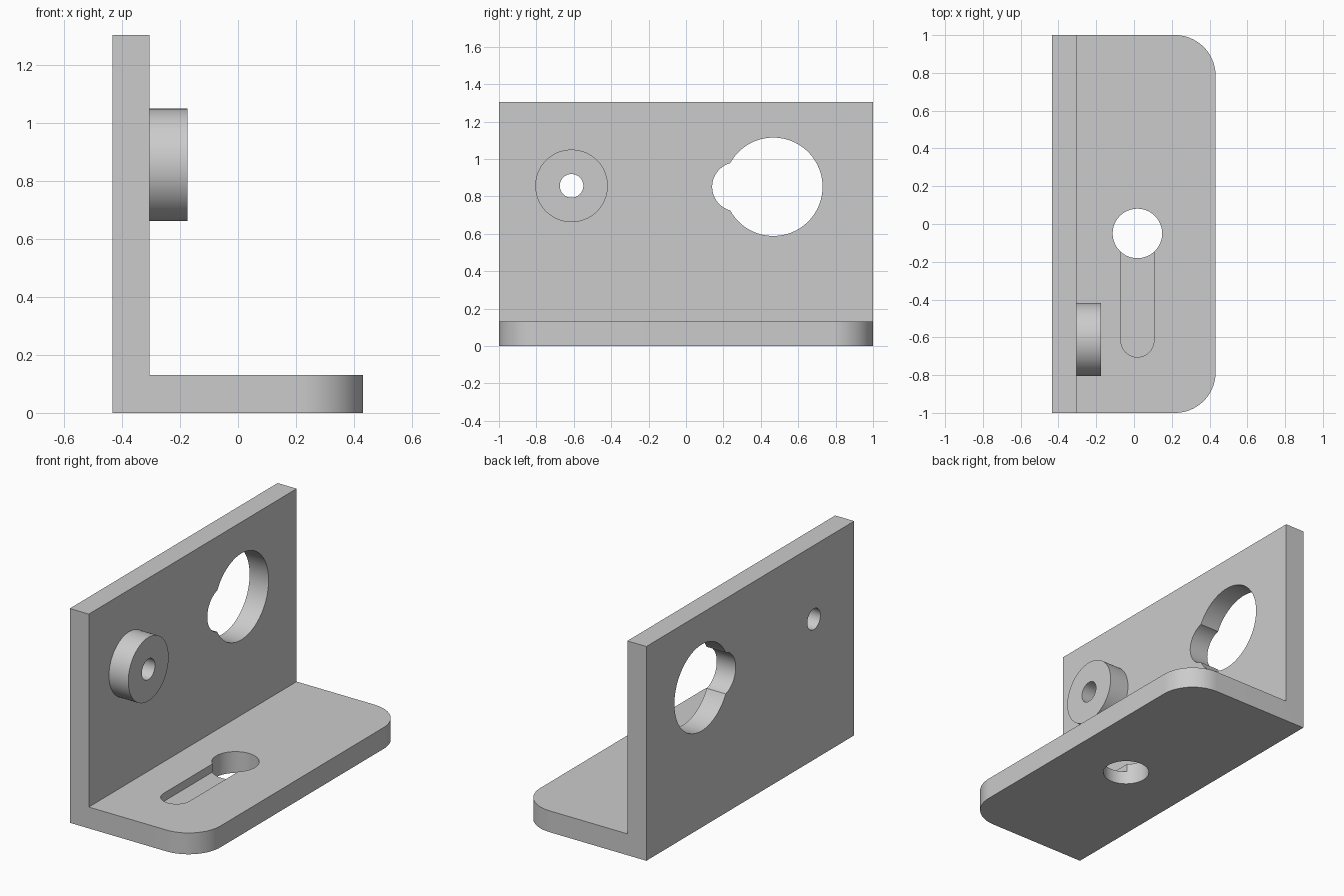
import bpy, bmesh
from math import radians

cube = bpy.data.objects.get("Cube")
if cube:
    bpy.data.objects.remove(cube, do_unlink=True)

grey = bpy.data.materials.new("plain grey")
grey.use_nodes = True
grey.diffuse_color = (0.6, 0.6, 0.6, 1)
grey.node_tree.nodes["Principled BSDF"].inputs["Base Color"].default_value = (0.6, 0.6, 0.6, 1)

BACK, INNER, EDGE = -0.433, -0.305, 0.432
THICK, TALL, ROUND = 0.13, 1.305, 0.215


def activate(obj):
    bpy.ops.object.select_all(action='DESELECT')
    obj.select_set(True)
    bpy.context.view_layer.objects.active = obj


def cylinder(name, centre, radius, depth, along_x=False):
    bpy.ops.mesh.primitive_cylinder_add(
        vertices=96, radius=radius, depth=depth, location=centre,
        rotation=(0, radians(90) if along_x else 0, 0))
    obj = bpy.context.object
    obj.name = name
    obj.data.materials.append(grey)
    return obj


def box(name, centre, size):
    bpy.ops.mesh.primitive_cube_add(size=1, location=centre)
    obj = bpy.context.object
    obj.name = name
    obj.scale = size
    obj.data.materials.append(grey)
    return obj


def combine(target, tool, operation='DIFFERENCE'):
    """Apply a boolean to the target and discard the tool."""
    tool.hide_render = True
    activate(target)
    mod = target.modifiers.new(tool.name, 'BOOLEAN')
    mod.operation, mod.solver, mod.object = operation, 'EXACT', tool
    bpy.ops.object.modifier_apply(modifier=mod.name)
    bpy.data.objects.remove(tool, do_unlink=True)


# L-shaped plate: profile in xz, extruded along y
bm = bmesh.new()
profile = [(BACK, 0), (EDGE, 0), (EDGE, THICK), (INNER, THICK), (INNER, TALL), (BACK, TALL)]
face = bm.faces.new([bm.verts.new((x, -1, z)) for x, z in profile])
ext = bmesh.ops.extrude_face_region(bm, geom=[face])
bmesh.ops.translate(bm, vec=(0, 2, 0),
                    verts=[v for v in ext["geom"] if isinstance(v, bmesh.types.BMVert)])
# Rounded corners on the free edge of the base
corners = [e for e in bm.edges
           if all(abs(v.co.x - EDGE) < 1e-4 for v in e.verts)
           and abs(e.verts[0].co.y - e.verts[1].co.y) < 1e-4]
bmesh.ops.bevel(bm, geom=corners, offset=ROUND, segments=20, profile=0.5, affect='EDGES')
bmesh.ops.recalc_face_normals(bm, faces=bm.faces)
mesh = bpy.data.meshes.new("angle_bracket")
bm.to_mesh(mesh)
bm.free()
bracket = bpy.data.objects.new("angle_bracket", mesh)
bpy.context.collection.objects.link(bracket)
mesh.materials.append(grey)

# Round boss on the wall with a through hole
combine(bracket, cylinder("boss", (-0.26, -0.612, 0.856), 0.194, 0.17, True), 'UNION')
combine(bracket, cylinder("boss_hole", (-0.3, -0.612, 0.856), 0.063, 0.6, True))

# Large wall opening with a smaller side lobe
combine(bracket, cylinder("large_opening", (-0.37, 0.467, 0.851), 0.263, 0.4, True))
combine(bracket, cylinder("side_lobe", (-0.37, 0.271, 0.851), 0.131, 0.4, True))

# Base hole with a shallow round-ended slot
SLOT_X, SLOT_R, SLOT_END, SLOT_FLOOR = 0.018, 0.0875, -0.617, 0.08
combine(bracket, cylinder("base_hole", (SLOT_X, -0.05, 0.06), 0.131, 0.4))
slot = box("slot", (SLOT_X, (SLOT_END - 0.05) / 2, SLOT_FLOOR + 0.1),
           (2 * SLOT_R, -0.05 - SLOT_END, 0.2))
combine(slot, cylinder("slot_end", (SLOT_X, SLOT_END, SLOT_FLOOR + 0.1), SLOT_R, 0.2), 'UNION')
combine(bracket, slot)

activate(bracket)
bpy.ops.object.shade_smooth_by_angle(angle=radians(30))
